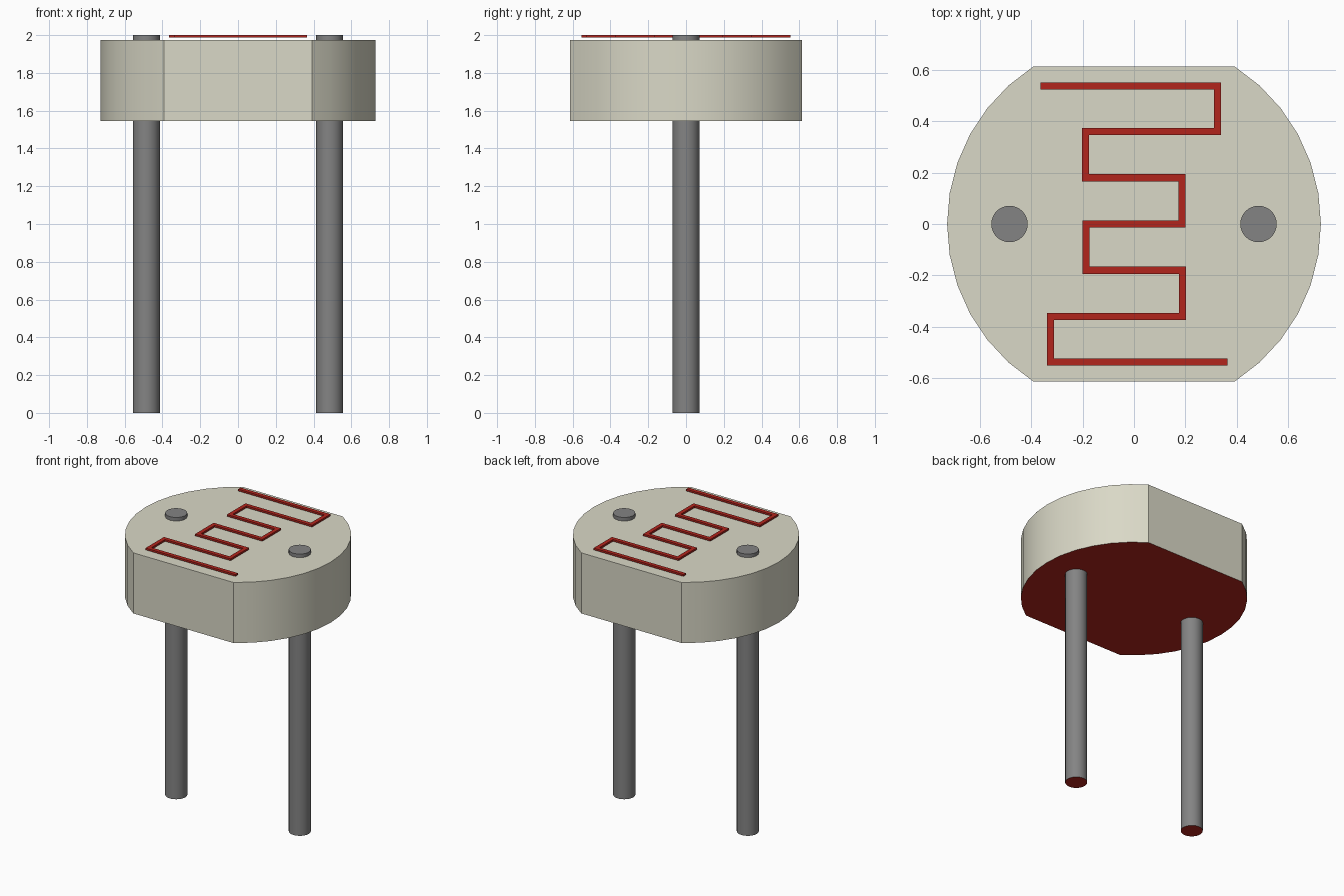
import bpy, math
from mathutils import Vector

if "Cube" in bpy.data.objects:
    bpy.data.objects.remove(bpy.data.objects["Cube"])


def material(name, rgb):
    m = bpy.data.materials.new(name)
    m.diffuse_color = (*rgb, 1)
    m.use_nodes = True
    m.node_tree.nodes["Principled BSDF"].inputs["Base Color"].default_value = m.diffuse_color
    return m


CREAM = material("cream", (0.70, 0.69, 0.57))
METAL = material("metal", (0.23, 0.23, 0.23))
RED = material("red", (0.45, 0.018, 0.012))


def prism(name, outline, z0, z1, mats, smooth=True):
    """Extrude a counter-clockwise outline; a second material colours the underside."""
    n = len(outline)
    verts = [(x, y, z) for z in (z0, z1) for x, y in outline]
    faces = [list(range(n))[::-1], list(range(n, 2 * n))]
    faces += [(i, (i + 1) % n, n + (i + 1) % n, n + i) for i in range(n)]
    mesh = bpy.data.meshes.new(name)
    mesh.from_pydata(verts, [], faces)
    for m in mats:
        mesh.materials.append(m)
    mesh.polygons[0].material_index = len(mats) - 1
    ob = bpy.data.objects.new(name, mesh)
    bpy.context.collection.objects.link(ob)
    if smooth:
        bpy.ops.object.select_all(action='DESELECT')
        ob.select_set(True)
        bpy.context.view_layer.objects.active = ob
        bpy.ops.object.shade_smooth_by_angle(angle=math.radians(30))
    return ob


def arc(cx, r, a0, a1, steps):
    return [(cx + r * math.cos(a0 + (a1 - a0) * i / steps),
             r * math.sin(a0 + (a1 - a0) * i / steps)) for i in range(steps + 1)]


def ribbon(path, width):
    """Outline of a path with mitred corners."""
    pts = [Vector(p) for p in path]
    sides = []
    for i, p in enumerate(pts):
        d0 = (p - pts[i - 1]).normalized() if i else None
        d1 = (pts[i + 1] - p).normalized() if i < len(pts) - 1 else None
        d0, d1 = d0 or d1, d1 or d0
        n0, n1 = Vector((-d0.y, d0.x)), Vector((-d1.y, d1.x))
        off = (n0 + n1) / (1 + n0.dot(n1)) * width / 2
        sides.append((p - off, p + off))
    return [tuple(s[0]) for s in sides] + [tuple(s[1]) for s in reversed(sides)]


# Ceramic body: disc with flat front and back, red underside
half = math.asin(0.613 / 0.728)
body = (arc(0, 0.728, -half, half, 12)
        + arc(0, 0.728, math.pi - half, math.pi + half, 12))
prism("sensor_body", body, 1.545, 1.975, [CREAM, RED])

# Wire legs passing through the body
for side, x in (("left", -0.485), ("right", 0.485)):
    circle = arc(x, 0.071, 0, 2 * math.pi, 32)[:-1]
    prism(side + "_leg", circle, 0, 2, [METAL, RED])

# Serpentine track: half of the path, repeated by a half turn
half_path = [(-0.365, 0.538), (0.325, 0.538), (0.325, 0.36), (-0.189, 0.36),
             (-0.189, 0.18), (0.187, 0.18), (0.187, 0)]
path = half_path + [(-x, -y) for x, y in reversed(half_path)]
prism("resistive_track", ribbon(path, 0.028), 1.987, 2.0, [RED], smooth=False)
